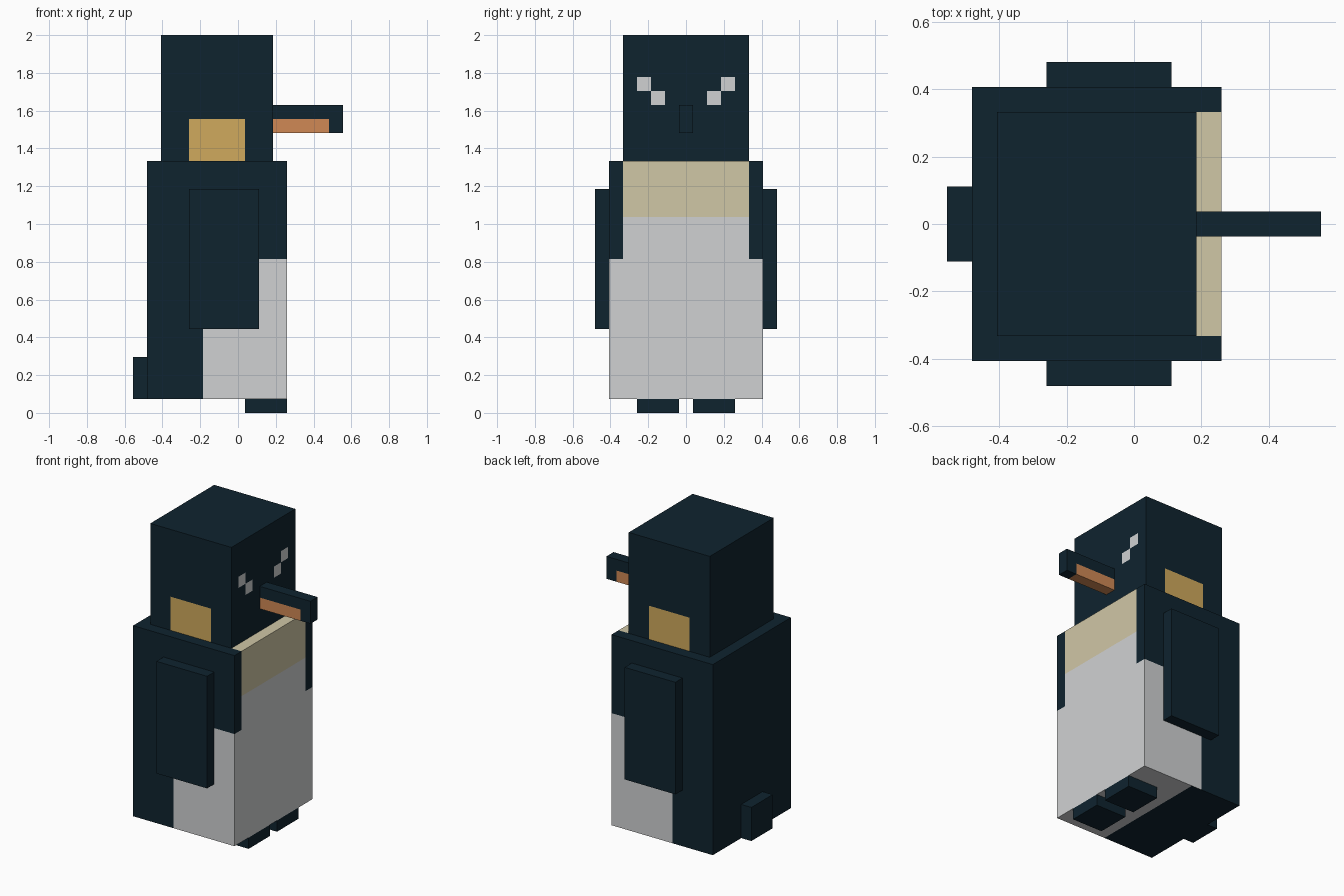
import bpy, bmesh
from mathutils import Vector

if "Cube" in bpy.data.objects:
    bpy.data.objects.remove(bpy.data.objects["Cube"])

U = 2 / 27  # one block


def material(name, rgb):
    m = bpy.data.materials.new(name)
    m.use_nodes = True
    m.diffuse_color = (*rgb, 1)
    m.node_tree.nodes["Principled BSDF"].inputs["Base Color"].default_value = (*rgb, 1)
    return m


DARK, WHITE, CREAM, YELLOW, ORANGE = range(5)
MATS = [
    material("dark navy", (0.0047, 0.017, 0.028)),
    material("belly white", (0.63, 0.64, 0.65)),
    material("chest cream", (0.63, 0.57, 0.38)),
    material("cheek yellow", (0.63, 0.40, 0.11)),
    material("bill orange", (0.63, 0.25, 0.09)),
]


def box(name, x, y, z, cuts=((), (), ()), rule=None):
    """Box between block limits, sliced at the cuts and coloured by a rule."""
    bm = bmesh.new()
    bmesh.ops.create_cube(bm, size=1)
    for v in bm.verts:
        v.co = Vector((a[0] if c < 0 else a[1]) for a, c in zip((x, y, z), v.co))
    for axis in range(3):
        normal = Vector(i == axis for i in range(3))
        for c in cuts[axis]:
            bmesh.ops.bisect_plane(bm, geom=bm.verts[:] + bm.edges[:] + bm.faces[:],
                                   plane_co=normal * c, plane_no=normal)
    bmesh.ops.recalc_face_normals(bm, faces=bm.faces)
    if rule:
        for f in bm.faces:
            f.material_index = rule(f.calc_center_median(), f.normal)
    bmesh.ops.scale(bm, vec=(U, U, U), verts=bm.verts)
    mesh = bpy.data.meshes.new(name)
    bm.to_mesh(mesh)
    bm.free()
    for m in MATS:
        mesh.materials.append(m)
    obj = bpy.data.objects.new(name, mesh)
    bpy.context.collection.objects.link(obj)
    return obj


def body_rule(c, n):
    if n.x > 0.5:  # belly and chest
        if c.z < 11:
            return WHITE
        if abs(c.y) < 4.5:
            return CREAM if c.z > 14 else WHITE
    elif abs(n.y) > 0.5:  # stepped flank
        if (c.z < 6 and c.x > -2.5) or (c.z < 11 and c.x > 1.5):
            return WHITE
    elif n.z > 0.5 and c.x > 2.5 and abs(c.y) < 4.5:
        return CREAM
    elif n.z < -0.5 and c.x > -1.5:
        return WHITE
    return DARK


def head_rule(c, n):
    if abs(n.y) > 0.5 and -3.5 < c.x < 0.5 and c.z < 21:
        return YELLOW
    if n.x > 0.5:  # two diagonal eye squares on each side
        outer = 2.5 < abs(c.y) < 3.5 and 23 < c.z < 24
        inner = 1.5 < abs(c.y) < 2.5 and 22 < c.z < 23
        if outer or inner:
            return WHITE
    return DARK


def beak_rule(c, n):
    side = abs(n.y) > 0.5 and c.z < 21
    return ORANGE if c.x < 6.5 and (side or n.z < -0.5) else DARK


# Torso, head and beak
box("body", (-6.5, 3.5), (-5.5, 5.5), (1, 18),
    ((-2.5, -1.5, 1.5, 2.5), (-4.5, 4.5), (6, 11, 14)), body_rule)
box("head", (-5.5, 2.5), (-4.5, 4.5), (18, 27),
    ((-3.5, 0.5), (-3.5, -2.5, -1.5, 1.5, 2.5, 3.5), (21, 22, 23, 24)), head_rule)
box("beak", (2.5, 7.5), (-0.5, 0.5), (20, 22), ((6.5,), (), (21,)), beak_rule)
box("tail", (-7.5, -6.5), (-1.5, 1.5), (1, 4))

# Paired wings and feet
for side, s in (("left", 1), ("right", -1)):
    box(side + "_wing", (-3.5, 1.5), sorted((5.5 * s, 6.5 * s)), (6, 16))
    box(side + "_foot", (0.5, 3.5), sorted((0.5 * s, 3.5 * s)), (0, 1))
